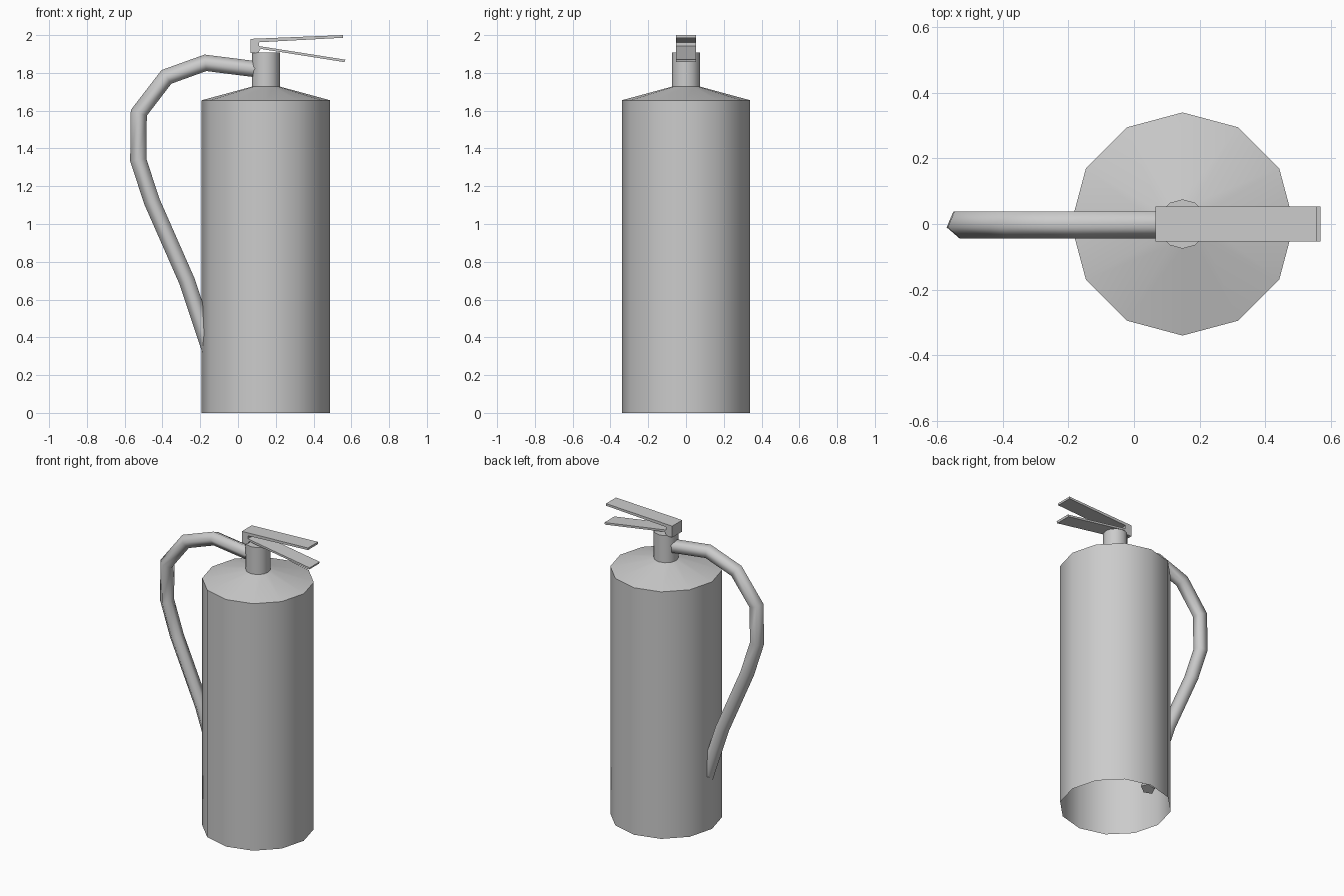
import bpy, bmesh, math
from mathutils import Vector

if "Cube" in bpy.data.objects:
    bpy.data.objects.remove(bpy.data.objects["Cube"])

def finish(name, verts, faces, smooth_angle=None):
    """Make an object from geometry, with outward normals."""
    bm = bmesh.new()
    bv = [bm.verts.new(v) for v in verts]
    for f in faces:
        bm.faces.new([bv[i] for i in f])
    bmesh.ops.recalc_face_normals(bm, faces=bm.faces)
    me = bpy.data.meshes.new(name)
    bm.to_mesh(me)
    bm.free()
    ob = bpy.data.objects.new(name, me)
    bpy.context.collection.objects.link(ob)
    if smooth_angle:
        bpy.ops.object.select_all(action='DESELECT')
        ob.select_set(True)
        bpy.context.view_layer.objects.active = ob
        bpy.ops.object.shade_smooth_by_angle(angle=math.radians(smooth_angle))
    return ob

def bridge(rings, n):
    """Quads joining consecutive rings of n vertices."""
    return [(r * n + i, r * n + (i + 1) % n, (r + 1) * n + (i + 1) % n, (r + 1) * n + i)
            for r in range(rings - 1) for i in range(n)]

CX = 0.148  # cylinder axis

# Tank, shoulder and neck: 12-sided lathe, open at the bottom
profile = [(0.34, 0), (0.34, 1.655), (0.075, 1.727), (0.075, 1.908)]
N = 12
verts = [(CX + r * math.cos(math.tau * i / N), r * math.sin(math.tau * i / N), z)
         for r, z in profile for i in range(N)]
faces = bridge(len(profile), N) + [tuple(range(3 * N, 4 * N))]
finish("tank", verts, faces, 40)

# Hose: five-sided tube swept along a path in the xz plane with mitred bends
path = [Vector(p) for p in [(0.12, 1.815), (-0.172, 1.852), (-0.378, 1.778), (-0.524, 1.588),
                            (-0.527, 1.34), (-0.455, 1.12), (-0.27, 0.70), (-0.11, 0.22)]]
S, R = 5, 0.045
verts = []
for k, p in enumerate(path):
    a = (p - path[max(k - 1, 0)]).normalized()
    b = (path[min(k + 1, len(path) - 1)] - p).normalized()
    t = (a + b).normalized()
    mitre = 1 / max(t.dot(a), t.dot(b))
    out = Vector((t.y, -t.x))  # points to the outside of the bend
    for i in range(S):
        ang = math.tau * i / S - math.radians(13)
        q = p + out * (R * mitre * math.cos(ang))
        verts.append((q.x, R * math.sin(ang), q.y))
last = (len(path) - 1) * S
faces = bridge(len(path), S) + [tuple(range(S)), tuple(range(last, last + S))]
finish("hose", verts, faces, 75)

# Handle: hinge block with two levers, one extruded side profile
side = [(0.065, 1.904), (0.065, 1.98), (0.556, 2.0), (0.556, 1.986), (0.11, 1.962),
        (0.11, 1.942), (0.568, 1.87), (0.564, 1.857), (0.12, 1.927), (0.105, 1.904)]
H = len(side)
verts = [(x, y, z) for y in (-0.053, 0.053) for x, z in side]
faces = bridge(2, H) + [tuple(range(H)), tuple(range(H, 2 * H))]
finish("handle", verts, faces)
